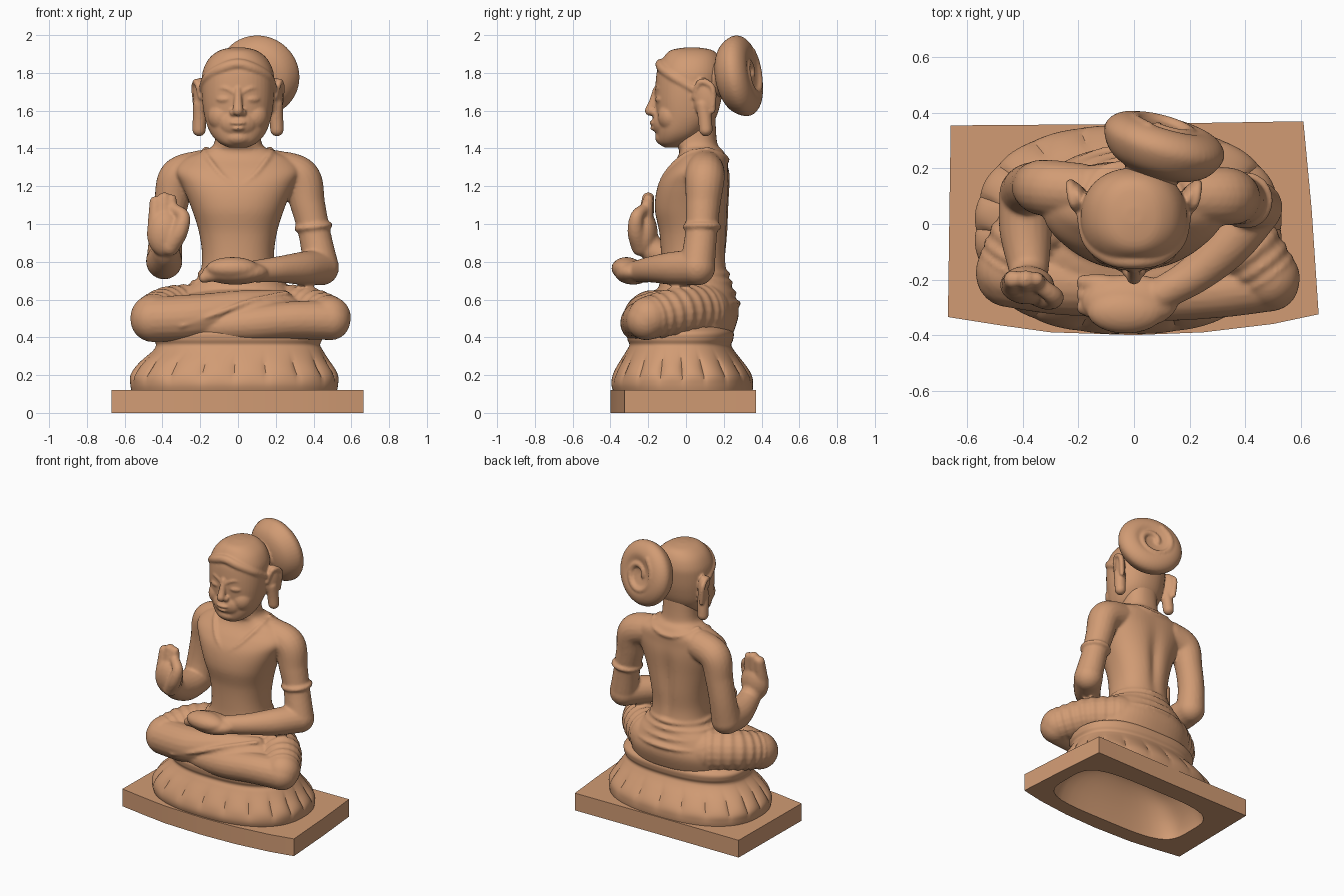
import bpy, bmesh
from math import sin, cos, pi, exp
from mathutils import Vector, Matrix

clay = bpy.data.materials.new("clay")
clay.diffuse_color = (0.64, 0.33, 0.175, 1)


def sample(keys, n):
    """Catmull-Rom interpolation of equal-length tuples, n steps per span."""
    k = [keys[0], *keys, keys[-1]]
    out = []
    for i in range(1, len(k) - 2):
        for s in range(n):
            t = s / n
            out.append([0.5 * (2 * b + (c - a) * t + (2 * a - 5 * b + 4 * c - d) * t * t
                               + (3 * b - a - 3 * c + d) * t ** 3)
                        for a, b, c, d in zip(k[i - 1], k[i], k[i + 1], k[i + 2])])
    return out + [list(keys[-1])]


def skin(bm, rings):
    rows = [[bm.verts.new(p) for p in r] for r in rings]
    m = len(rows[0])
    for a, b in zip(rows, rows[1:]):
        for j in range(m):
            bm.faces.new((a[j], a[(j + 1) % m], b[(j + 1) % m], b[j]))
    bm.faces.new(rows[0][::-1])
    bm.faces.new(rows[-1])


def loft(bm, keys, power=2.0, seg=48, n=5, shape=None, mat=Matrix()):
    """Stacked super-ellipses; keys are (z, cx, cy, rx, ry)."""
    rings = []
    for z, cx, cy, rx, ry in sample(keys, n):
        ring = []
        for j in range(seg):
            a = 2 * pi * j / seg
            c, s = cos(a), sin(a)
            k = (abs(c) ** power + abs(s) ** power) ** (-1 / power)
            if shape:
                k *= shape(a, z)
            ring.append(mat @ Vector((cx + rx * c * k, cy + ry * s * k, z)))
        rings.append(ring)
    skin(bm, rings)


def ball(bm, x, y, z, rx, ry=None, rz=None, rot=0):
    m = Matrix.Translation((x, y, z)) @ Matrix.Rotation(rot, 4, 'Z') @ Matrix.Diagonal((rx, ry or rx, rz or rx, 1))
    bmesh.ops.create_uvsphere(bm, u_segments=24, v_segments=14, radius=1, matrix=m)


def tube(bm, keys, n=10, pleats=0):
    """Round-ended limb; keys are (x, y, z, radius)."""
    pts = sample(keys, n)
    q, prev, rings = None, None, []
    for i, p in enumerate(pts):
        t = (Vector(pts[min(i + 1, len(pts) - 1)][:3]) - Vector(pts[max(i - 1, 0)][:3])).normalized()
        q = t.to_track_quat('Z', 'Y') if q is None else prev.rotation_difference(t) @ q
        prev = t
        r = p[3] + (0.005 * sin(2 * pi * pleats * i / len(pts)) if pleats else 0)
        rings.append([Vector(p[:3]) + q @ Vector((r * cos(2 * pi * j / 20), r * sin(2 * pi * j / 20), 0))
                      for j in range(20)])
    skin(bm, rings)
    for e in (keys[0], keys[-1]):
        ball(bm, *e)


def finish(bm, name, voxel=0, smooth=3):
    me = bpy.data.meshes.new(name)
    bmesh.ops.recalc_face_normals(bm, faces=bm.faces)
    bm.to_mesh(me)
    bm.free()
    me.materials.append(clay)
    ob = bpy.data.objects.new(name, me)
    bpy.context.collection.objects.link(ob)
    for p in me.polygons:
        p.use_smooth = True
    if voxel:
        r = ob.modifiers.new("fuse", 'REMESH')
        r.mode, r.voxel_size, r.use_smooth_shade = 'VOXEL', voxel, True
        s = ob.modifiers.new("soften", 'SMOOTH')
        s.factor, s.iterations = 0.5, smooth
    return ob


# base slab
bm = bmesh.new()
outline = [(-.67, -.335), (-.48, -.365), (-.3, -.39), (0, -.4), (.25, -.39), (.5, -.36), (.665, -.325),
           (.64, .05), (.61, .37), (0, .36), (-.66, .355)]
skin(bm, [[(x, y, z) for x, y in outline] for z in (0, .122)])
bmesh.ops.bevel(bm, geom=[e for e in bm.edges if e.calc_face_angle() > .3], offset=.025, segments=3,
                affect='EDGES', profile=.5)
slab = finish(bm, "base_slab")

# lotus pedestal with petals
bm = bmesh.new()
loft(bm, [(.1, -.02, -.015, .54, .365), (.15, -.02, -.02, .55, .375), (.2, -.02, -.02, .545, .365),
          (.27, -.015, -.025, .5, .325), (.33, 0, -.03, .45, .285), (.36, 0, -.03, .435, .27),
          (.39, 0, -.03, .445, .28), (.43, 0, -.03, .44, .28), (.47, 0, -.03, .36, .24)],
     power=2.4, seg=200, n=6,
     shape=lambda a, z: 1 + .04 * (abs(sin(10 * a)) ** .6 - .6) * exp(-((z - .235) / .06) ** 2))
pedestal = finish(bm, "lotus_pedestal")

# domed hollow cut up through slab and pedestal
bm = bmesh.new()
loft(bm, [(-.05, .02, -.03, .53, .255), (.04, .02, -.03, .52, .25), (.14, .02, -.03, .47, .225),
          (.23, .01, -.03, .37, .18), (.29, 0, -.03, .22, .12), (.31, 0, -.03, .06, .04)], power=4)
hollow = finish(bm, "hollow_cutter")
for ob in (slab, pedestal):
    cut = ob.modifiers.new("hollow", 'BOOLEAN')
    cut.operation, cut.object, cut.solver = 'DIFFERENCE', hollow, 'EXACT'
    bpy.ops.object.select_all(action='DESELECT')
    bpy.context.view_layer.objects.active = ob
    ob.select_set(True)
    bpy.ops.object.modifier_apply(modifier="hollow")
    bpy.ops.object.shade_smooth_by_angle()
bpy.data.objects.remove(hollow)

# body: torso with spine groove
bm = bmesh.new()
loft(bm, [(.42, 0, .0, .36, .25), (.53, 0, .03, .36, .25), (.64, 0, .05, .29, .205), (.72, 0, .045, .21, .18),
          (.82, 0, .04, .19, .172), (.95, 0, .04, .205, .18), (1.08, 0, .03, .245, .195),
          (1.2, 0, .04, .295, .19), (1.28, 0, .06, .33, .165), (1.345, 0, .085, .285, .135),
          (1.39, 0, .08, .18, .115), (1.43, 0, .055, .125, .11), (1.58, 0, .045, .12, .11)],
     power=2.3, seg=64,
     shape=lambda a, z: 1 - .13 * exp(-((a - pi / 2) / .2) ** 2) * exp(-((z - 1.0) / .22) ** 2))
# crossed legs
ball(bm, 0, -.08, .53, .4, .23, .13)
tube(bm, [(-.2, .09, .54, .145), (-.36, -.02, .535, .135), (-.45, -.17, .505, .12)], pleats=8, n=24)
tube(bm, [(.2, .09, .54, .145), (.365, -.04, .535, .13), (.485, -.195, .505, .113)], pleats=8, n=24)
tube(bm, [(.49, -.21, .49, .105), (.28, -.24, .49, .1), (.05, -.25, .47, .095), (-.22, -.22, .45, .07)])
tube(bm, [(-.45, -.18, .495, .12), (-.2, -.21, .51, .12), (.02, -.19, .56, .09), (.24, -.13, .6, .05)])
# hem folds on the crossed legs and waist wraps
tube(bm, [(-.3, -.312, .46, .012), (-.1, -.318, .53, .014), (.08, -.272, .595, .014), (.26, -.165, .635, .012)])
for z, rx, ry in ((.58, .322, .232), (.635, .29, .209), (.69, .237, .189), (.735, .202, .176)):
    tube(bm, [(rx * cos(a * pi / 8), .045 + ry * sin(a * pi / 8), z, .014) for a in range(-1, 10)], n=4)
# shoulders and upper arms
tube(bm, [(-.2, .12, 1.29, .1), (-.318, .13, 1.245, .102), (-.355, .135, 1.1, .09), (-.38, .13, .95, .088),
          (-.39, .11, .81, .095)])
tube(bm, [(.2, .1, 1.29, .1), (.33, .1, 1.245, .105), (.37, .09, 1.1, .092), (.405, .08, .95, .085),
          (.44, .06, .775, .093)])
# forearms
tube(bm, [(-.39, .11, .81, .095), (-.39, -.02, .805, .095), (-.38, -.15, .845, .075), (-.38, -.2, .9, .065)])
tube(bm, [(.44, .06, .77, .095), (.34, -.07, .765, .088), (.22, -.18, .76, .07), (.1, -.25, .75, .06)])
# armband
tube(bm, [(.4 + .087 * cos(a * pi / 6), .085 + .088 * sin(a * pi / 6), .985 + .01 * cos(a * pi / 6), .015)
          for a in range(13)], n=3)
# raised hand
ball(bm, -.385, -.22, .95, .098, .07, .125)
for x, z, r in ((-.435, 1.115, .034), (-.39, 1.135, .034), (-.352, 1.13, .028)):
    tube(bm, [(x, -.22, .98, .045), (x, -.2, z, r)])
tube(bm, [(-.36, -.24, .88, .05), (-.31, -.265, .96, .045), (-.29, -.26, 1.04, .035), (-.34, -.22, 1.08, .03)])
# resting hand
ball(bm, -.015, -.28, .745, .175, .1, .066)
ball(bm, -.03, -.315, .765, .14, .08, .06)
for y in (-.33, -.285, -.24):
    tube(bm, [(0, y, .745, .045), (-.12, y + .02, .735, .04), (-.18, y + .03, .715, .028)])
# robe neckline, front and back
for s in (-1, 1):
    tube(bm, [(s * .16, .13, 1.392, .014), (s * .175, .03, 1.38, .014), (s * .15, -.045, 1.335, .014),
              (s * .09, -.11, 1.26, .014), (s * .02, -.14, 1.2, .011)])
tube(bm, [(-.17, .11, 1.395, .016), (-.11, .195, 1.36, .016), (0, .215, 1.34, .016), (.11, .195, 1.36, .016),
          (.17, .11, 1.395, .016)])
finish(bm, "body", .0095, 4)

# head
bm = bmesh.new()
loft(bm, [(1.405, 0, -.07, .05, .045), (1.43, 0, -.06, .1, .085), (1.48, 0, -.03, .145, .125),
          (1.56, 0, -.0, .175, .157), (1.66, 0, .012, .19, .175), (1.76, 0, .02, .192, .18),
          (1.82, 0, .025, .183, .175), (1.88, 0, .03, .15, .15), (1.92, 0, .03, .095, .11),
          (1.935, 0, .03, .03, .03)], power=2.2)
# hair cap edge
tube(bm, [(-.182, .03, 1.72, .025), (-.158, -.06, 1.775, .028), (-.088, -.118, 1.82, .03), (0, -.132, 1.845, .03),
          (.088, -.118, 1.82, .03), (.158, -.06, 1.775, .028), (.182, .03, 1.72, .025)])
# nose, mouth and chin
tube(bm, [(0, -.158, 1.71, .018), (0, -.176, 1.64, .023), (0, -.19, 1.6, .028)])
ball(bm, 0, -.09, 1.535, .115, .09, .09)
ball(bm, 0, -.172, 1.535, .045, .022, .013)
ball(bm, 0, -.166, 1.507, .036, .024, .013)
ball(bm, 0, -.108, 1.458, .075, .056, .045)
for s in (-1, 1):
    # nostrils, cheeks, eyes and brows
    ball(bm, s * .025, -.17, 1.59, .02)
    ball(bm, s * .085, -.08, 1.57, .075, .07, .08)
    ball(bm, s * .078, -.138, 1.66, .042, .022, .02, s * .35)
    tube(bm, [(s * .02, -.16, 1.695, .01), (s * .075, -.146, 1.72, .011), (s * .135, -.106, 1.7, .009)])
    # long ears
    ball(bm, s * .2, .095, 1.67, .032, .06, .105, s * -.4)
    tube(bm, [(s * .2, .09, 1.63, .038), (s * .203, .1, 1.56, .037), (s * .206, .105, 1.5, .036)])
    tube(bm, [(s * .195, .045, 1.67, .015), (s * .218, .075, 1.75, .017), (s * .23, .14, 1.72, .017),
              (s * .22, .14, 1.6, .016)])
finish(bm, "head", .007, 5)

# coiled hair bun
bm = bmesh.new()
frame = Matrix.Translation((.105, .28, 1.782)) @ Vector((.27, .94, .17)).to_track_quat('Z', 'Y').to_matrix().to_4x4()
loft(bm, [(z, 0, 0, r, r * .97) for z, r in ((-.11, .02), (-.1, .11), (-.06, .185), (.01, .223), (.06, .2),
                                            (.085, .14), (.07, .07), (.06, .01))], mat=frame)
coil = []
for i in range(15):
    a, r = i * pi / 6, .035 + .0075 * i
    coil.append((*(frame @ Vector((r * cos(a), r * sin(a), .055 + .018 * min(1, r / .1)))), .02))
tube(bm, coil, n=4)
ball(bm, .06, .17, 1.77, .1)
finish(bm, "hair_bun", .008, 4)
